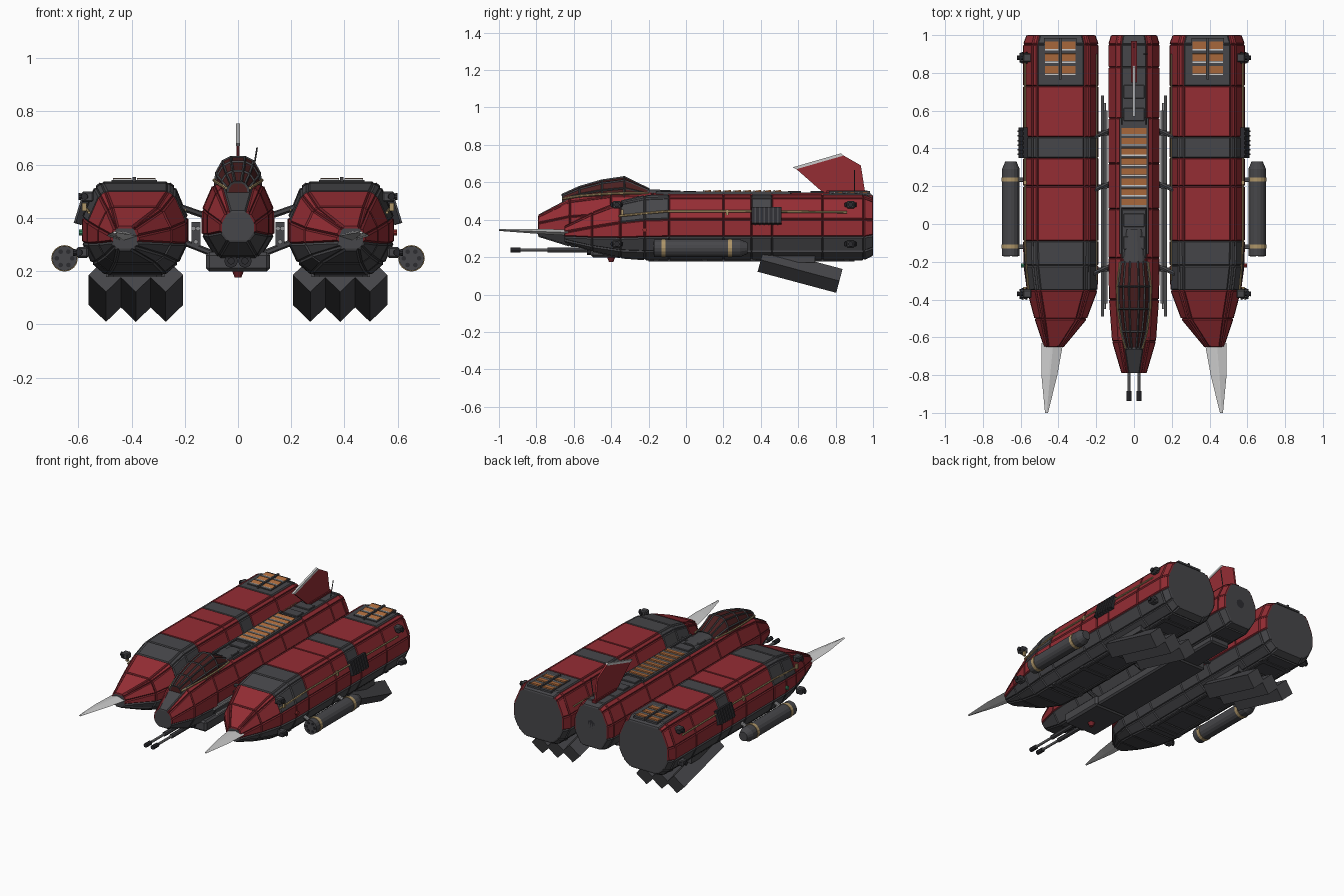
import bpy, bmesh, math
from mathutils import Matrix, Vector

if "Cube" in bpy.data.objects:
    bpy.data.objects.remove(bpy.data.objects["Cube"])

def mat(name, c):
    m = bpy.data.materials.new(name)
    m.diffuse_color = (*c, 1)
    m.use_nodes = True
    m.node_tree.nodes["Principled BSDF"].inputs["Base Color"].default_value = m.diffuse_color
    return m

RED = mat("red", (.30, .026, .034))
DARK = mat("dark_grey", (.062, .062, .068))
BLACK = mat("black", (.025, .025, .03))
TRIM = mat("dark_red", (.17, .016, .022))
GLASS = mat("glass", (.07, .014, .014))
GOLD = mat("gold", (.42, .30, .14))
ORANGE = mat("orange", (.45, .16, .05))
LIGHT = mat("light_grey", (.55, .55, .55))
STEEL = mat("steel", (.28, .28, .29))

def finish(bm, name, mats):
    bmesh.ops.recalc_face_normals(bm, faces=bm.faces)
    me = bpy.data.meshes.new(name)
    bm.to_mesh(me)
    bm.free()
    for m in mats:
        me.materials.append(m)
    ob = bpy.data.objects.new(name, me)
    bpy.context.collection.objects.link(ob)
    return ob

def box(name, loc, size, m, rot=None, bevel=0):
    bm = bmesh.new()
    M = Matrix.Translation(loc) @ (rot or Matrix()) @ Matrix.Diagonal((*size, 1))
    bmesh.ops.create_cube(bm, size=1, matrix=M)
    if bevel:
        bmesh.ops.bevel(bm, geom=bm.edges[:], offset=bevel, segments=1, affect='EDGES')
    return finish(bm, name, [m])

def rod(name, a, b, r, m, r2=None, seg=10):
    a, b = Vector(a), Vector(b)
    bm = bmesh.new()
    M = Matrix.Translation((a + b) / 2) @ (b - a).to_track_quat('Z', 'Y').to_matrix().to_4x4()
    bmesh.ops.create_cone(bm, cap_ends=True, segments=seg, radius1=r,
                          radius2=r if r2 is None else r2, depth=(b - a).length, matrix=M)
    return finish(bm, name, [m])

def pipe(name, pts, r, m):
    for i in range(len(pts) - 1):
        rod(f"{name}_{i}", pts[i], pts[i + 1], r, m, seg=6)

def prism(name, pts, thick, m):
    """Plate from a y,z outline, centred on x = 0."""
    bm = bmesh.new()
    f = bm.faces.new([bm.verts.new((-thick / 2, y, z)) for y, z in pts])
    r = bmesh.ops.extrude_face_region(bm, geom=[f])
    bmesh.ops.translate(bm, vec=(thick, 0, 0), verts=[v for v in r['geom'] if isinstance(v, bmesh.types.BMVert)])
    return finish(bm, name, [m])

def loft(name, half, stations, mats, pick, panel=0):
    """Skin a mirrored half section through stations (y, centre x, half width, z0, z1)."""
    bm = bmesh.new()
    sec = half + [(-x, z) for x, z in reversed(half)]
    n, k = len(sec), len(half)
    rings = [[bm.verts.new((xc + x * hw, y, z0 + z * (z1 - z0))) for x, z in sec]
             for y, xc, hw, z0, z1 in stations]
    skin = []
    for j in range(len(rings) - 1):
        for i in range(n):
            f = bm.faces.new((rings[j][i], rings[j][(i + 1) % n], rings[j + 1][(i + 1) % n], rings[j + 1][i]))
            level = -1 if i == n - 1 else min(i, 2 * k - 2 - i)
            f.material_index = pick(level, (stations[j][0] + stations[j + 1][0]) / 2)
            skin.append(f)
    for r in (rings[0], rings[-1]):
        bm.faces.new(r).material_index = len(mats) - 1
    bmesh.ops.recalc_face_normals(bm, faces=bm.faces)
    if panel:
        rim = bmesh.ops.inset_individual(bm, faces=skin, thickness=panel, depth=panel * .9)['faces']
        for f in rim:
            if f.material_index == 0:
                f.material_index = 1
    return finish(bm, name, mats)

# side hulls
POD = [(.64, 1), (.76, .95), (1, .62), (1, .35), (.82, .13), (.55, 0)]
def pod_paint(level, y):
    if level >= 3 or (level <= 1 and (.35 < y < .46 or -.35 < y < -.09)):
        return 2
    return 2 if level == -1 and y > .73 else 0

def vent(name, x, y0, y1, z, w, count):
    box(name + "_bed", (x, (y0 + y1) / 2, z), (w + .012, y1 - y0 + .012, .012), DARK)
    step = (y1 - y0) / count
    for i in range(count):
        y = y0 + step * (i + .5)
        box(f"{name}_slat_{i}", (x, y, z + .006), (w, step * .6, .01), ORANGE, Matrix.Rotation(.15, 4, 'X'))
        box(f"{name}_lip_{i}", (x, y - step * .4, z + .008), (w, step * .12, .008), LIGHT)

for s in (-1, 1):
    side = "right" if s > 0 else "left"
    c = .387 * s
    st = [(1, c, .175, .215, .51), (.95, c, .193, .19, .53)]
    st += [(y, c, .193, .19, .53) for y in (.73, .46, .35, .2, -.09)]
    st += [(-.22, c, .191, .19, .525), (-.35, s * .38, .18, .2, .495),
           (-.5, s * .388, .132, .235, .435), (-.65, s * .425, .045, .285, .36)]
    loft(side + "_hull", POD, st, [RED, TRIM, DARK], pod_paint, .008)
    # nose spike
    loft(side + "_spike", [(.1, 1), (1, .5), (.1, 0)],
         [(-.63, s * .433, .058, .315, .348), (-.8, s * .448, .042, .325, .35), (-1, s * .463, .008, .34, .35)],
         [LIGHT], lambda l, y: 0)
    # roof vents and raised roof ribs
    for dx in (-.045, .045):
        vent(f"{side}_roof_vent_{'a' if dx < 0 else 'b'}", s * .39 + dx, .785, .98, .536, .07, 3)
    box(side + "_vent_divider", (s * .39, .875, .545), (.012, .22, .018), DARK)
    # keel frames under the hull
    for y in (-.16, .1, .36, .62, .86):
        box(f"{side}_keel_rib", (c, y, .187), (.22, .03, .018), DARK)
    for dx in (-.09, .09):
        box(f"{side}_keel_rail", (c + dx, .35, .185), (.018, 1.1, .016), DARK)
    # side vent
    box(side + "_side_vent", (s * .583, .43, .42), (.03, .16, .09), BLACK, Matrix.Rotation(-s * .3, 4, 'Y'))
    for i in range(6):
        box(f"{side}_side_vent_fin_{i}", (s * .59, .37 + i * .024, .42), (.03, .008, .09), DARK, Matrix.Rotation(-s * .3, 4, 'Y'))
    # gold pipes on the flanks
    pipe(side + "_gold_pipe", [(s * .56, -.36, .42), (s * .577, -.1, .445), (s * .577, .3, .445), (s * .577, .86, .44)], .006, GOLD)
    pipe(side + "_gold_inner_pipe", [(s * .197, -.3, .43), (s * .197, .9, .44)], .005, GOLD)
    for y in (-.34, .22):
        box(side + "_gold_clamp", (s * .578, y, .44), (.016, .014, .03), GOLD)
    # manoeuvring thruster blocks
    for y in (-.37, .88):
        for x, z in ((.585, .27), (.565, .48)):
            box(side + "_thruster_block", (s * x, y, z), (.045, .045, .04), DARK, bevel=.006)
            for dy in (-.028, .028):
                rod(side + "_thruster_jet", (s * x, y, z), (s * (x + .012), y + dy, z), .006, BLACK, .013)
            rod(side + "_thruster_side_jet", (s * x, y, z), (s * (x + .035), y, z), .007, BLACK, .014)
    # running light
    rod(side + "_running_light", (s * .56, -.22, .345), (s * .598, -.22, .345), .012,
        mat("light_" + side, (.3, .03, .03) if s > 0 else (.05, .3, .15)))
    # external tank
    t = lambda y: (s * .652, y, .248)
    rod(side + "_tank", t(-.17), t(.29), .047, DARK, seg=16)
    rod(side + "_tank_end", t(.29), t(.33), .047, DARK, .03, 16)
    for y in (-.12, .235):
        rod(side + "_tank_band", t(y - .011), t(y + .011), .05, GOLD, seg=16)
        rod(side + "_tank_arm", (s * .55, y, .29), t(y), .012, STEEL)
    for i in range(6):
        a = i * math.pi / 3
        p = Vector(t(0)) + Vector((.029 * math.cos(a), 0, .029 * math.sin(a)))
        rod(side + "_tank_port", (p.x, -.173, p.z), (p.x, -.165, p.z), .009, BLACK, seg=8)
    # tilted square exhausts
    for i in range(3):
        box(f"{side}_exhaust_{i}", (s * (.272 + .112 * i), .61, .129), (.093, .435, .093), DARK,
            Matrix.Rotation(math.radians(-15), 4, 'X') @ Matrix.Rotation(math.pi / 4, 4, 'Y'))
    box(side + "_exhaust_mount", (s * .383, .56, .19), (.28, .26, .04), DARK)
    # long rods and struts to the middle hull
    for x, z, y0, y1 in ((.15, .36, -.42, .6), (.167, .36, -.49, .68), (.158, .31, -.45, .64)):
        rod(side + "_long_rod", (s * x, y0, z), (s * x, y1, z), .009, STEEL, seg=8)
    for y in (-.24, .2, .48):
        rod(side + "_upper_strut", (s * .1, y + .03, .40), (s * .23, y - .03, .445), .012, DARK, seg=6)
        rod(side + "_lower_strut", (s * .08, y, .26), (s * .22, y, .315), .012, DARK, seg=6)
        box(side + "_strut_joint", (s * .158, y, .34), (.035, .03, .09), DARK)

# middle hull
MID = [(.5, 1), (.7, .93), (1, .62), (1, .3), (.6, 0)]
def mid_paint(level, y):
    if level >= 3:
        return 2
    return 2 if level == -1 and (y > -.2 or y < -.62) else 0
mid = [(1, 0, .115, .265, .525), (.95, 0, .13, .25, .54)]
mid += [(y, 0, .13, .25, .54) for y in (.83, .56, .32, .08, -.18)]
mid += [(-.4, 0, .126, .25, .54), (-.62, 0, .11, .262, .51), (-.79, 0, .06, .315, .42)]
loft("middle_hull", MID, mid, [RED, TRIM, DARK], mid_paint, .007)
vent("spine_vent", 0, .09, .52, .546, .13, 8)
for y in (-.1, .02, .58, .7):
    box("spine_plate", (0, y, .547), (.11, .07, .014), DARK, bevel=.003)
for x in (-.072, .072):
    box("spine_rail", (x, .2, .545), (.012, .72, .014), DARK)
rod("rear_nozzle", (0, .98, .41), (0, 1, .41), .03, BLACK, seg=12)

# canopy with frame and gold sills
ARCH = [(.3, 1), (.66, .85), (.93, .45), (1, 0)]
can = [(-.66, 0, .042, .49, .535), (-.57, 0, .066, .505, .575), (-.45, 0, .083, .515, .61),
       (-.33, 0, .087, .52, .628), (-.2, 0, .072, .52, .565)]
loft("canopy_glass", ARCH, can, [GLASS], lambda l, y: 0)
frame = loft("canopy_frame", ARCH, can, [DARK], lambda l, y: 0)
w = frame.modifiers.new("frame", 'WIREFRAME')
w.thickness = .011
for s in (-1, 1):
    pipe("canopy_sill", [(s * (hw + .003), y, z0 + .022) for y, _, hw, z0, z1 in can], .006, GOLD)
# tail behind canopy
loft("canopy_fairing", ARCH, [(-.2, 0, .07, .52, .563), (-.03, 0, .05, .53, .555)], [DARK], lambda l, y: 0)

# tail fin with pale leading edge
prism("tail_fin", [(.585, .675), (.75, .53), (.96, .53), (.935, .69), (.83, .75)], .012, RED)
prism("fin_leading_edge", [(.57, .68), (.83, .755), (.84, .742), (.59, .67)], .014, LIGHT)
box("fin_root", (0, .86, .547), (.03, .22, .02), TRIM)
rod("antenna", (.05, .9, .53), (.072, .9, .665), .003, DARK, seg=6)

# belly box with twin guns
box("gun_housing", (0, -.36, .235), (.24, .3, .072), DARK, bevel=.012)
box("belly_box", (0, .16, .228), (.23, .74, .06), DARK, bevel=.01)
box("rear_belly_block", (0, .66, .232), (.14, .3, .05), DARK, bevel=.01)
for x in (-.026, .026):
    rod("gun_socket", (x, -.53, .238), (x, -.5, .238), .026, BLACK, seg=8)
    rod("gun_sleeve", (x, -.74, .238), (x, -.5, .238), .014, DARK, seg=8)
    rod("gun_barrel", (x, -.92, .238), (x, -.7, .238), .008, STEEL, seg=8)
    rod("gun_muzzle", (x, -.937, .238), (x, -.885, .238), .014, BLACK, seg=8)
rod("sensor_dome", (0, -.4, .175), (0, -.4, .205), .012, TRIM, .024, 12)
